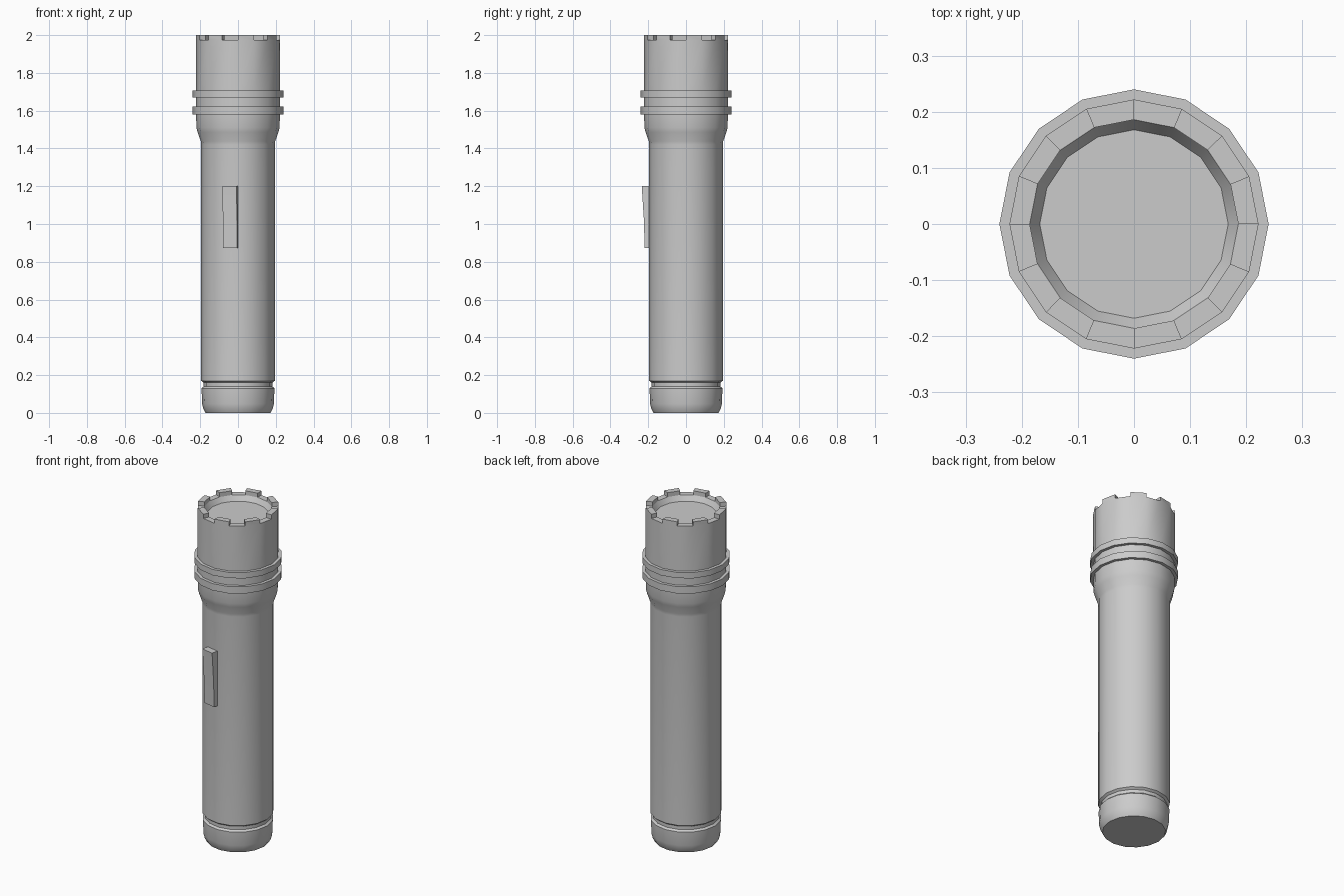
import bpy, bmesh, math

if "Cube" in bpy.data.objects:
    bpy.data.objects.remove(bpy.data.objects["Cube"])

SIDES = 16
STEP = 2 * math.pi / SIDES


def finish(name, bm):
    mesh = bpy.data.meshes.new(name)
    bm.to_mesh(mesh)
    bm.free()
    ob = bpy.data.objects.new(name, mesh)
    bpy.context.collection.objects.link(ob)
    bpy.ops.object.select_all(action='DESELECT')
    ob.select_set(True)
    bpy.context.view_layer.objects.active = ob
    bpy.ops.object.shade_smooth_by_angle(angle=math.radians(30))
    return ob


def lathe(profile, cap_start=False, cap_end=False):
    """Sweep (radius, z) points around z; returns bmesh and rows of faces."""
    bm = bmesh.new()
    rings = [[bm.verts.new((r * math.cos(k * STEP), r * math.sin(k * STEP), z))
              for k in range(SIDES)] for r, z in profile]
    rows = []
    for a, b in zip(rings, rings[1:]):
        rows.append([bm.faces.new((a[k], a[(k + 1) % SIDES], b[(k + 1) % SIDES], b[k]))
                     for k in range(SIDES)])
    if cap_start:
        bm.faces.new(rings[0][::-1])
    if cap_end:
        bm.faces.new(rings[-1])
    return bm, rows


# Tail cap with the groove above it
bm, _ = lathe([(0.172, 0), (0.183, 0.02), (0.19, 0.048), (0.193, 0.13), (0.182, 0.14),
               (0.182, 0.16), (0.195, 0.17)], cap_start=True)
finish("tail_cap", bm)

# Barrel and curved flare
bm, _ = lathe([(0.195, 0.17), (0.195, 1.42), (0.197, 1.438), (0.214, 1.486),
               (0.22, 1.51), (0.222, 1.58)])
finish("barrel", bm)

# Head with two cooling rings, rim and recessed lens
bm, rows = lathe([(0.222, 1.58), (0.24, 1.58), (0.24, 1.621), (0.222, 1.621),
                  (0.222, 1.671), (0.24, 1.671), (0.24, 1.706), (0.222, 1.706),
                  (0.222, 1.975), (0.186, 1.975), (0.168, 1.945)], cap_end=True)
# Crenellated bezel: raise every second rim face
teeth = bmesh.ops.extrude_discrete_faces(bm, faces=rows[8][::2])["faces"]
for f in teeth:
    for v in f.verts:
        v.co.z = 2.0
finish("head", bm)

# Thumb switch raised from one facet of the barrel
bm = bmesh.new()
a0, a1 = 11 * STEP, 12 * STEP
mid = (a0 + a1) / 2
sections = []
for z, h in ((0.872, 0.024), (1.03, 0.029), (1.2, 0.04)):
    ring = []
    for ang, out in ((a0, 0), (a0, h), (a1, h), (a1, 0)):
        ring.append(bm.verts.new((0.195 * math.cos(ang) + out * math.cos(mid),
                                  0.195 * math.sin(ang) + out * math.sin(mid), z)))
    sections.append(ring)
for lo, hi in zip(sections, sections[1:]):
    for i in range(4):
        j = (i + 1) % 4
        bm.faces.new((lo[i], lo[j], hi[j], hi[i]))
bm.faces.new(sections[0][::-1])
bm.faces.new(sections[-1])
bmesh.ops.recalc_face_normals(bm, faces=bm.faces)
finish("switch", bm)
